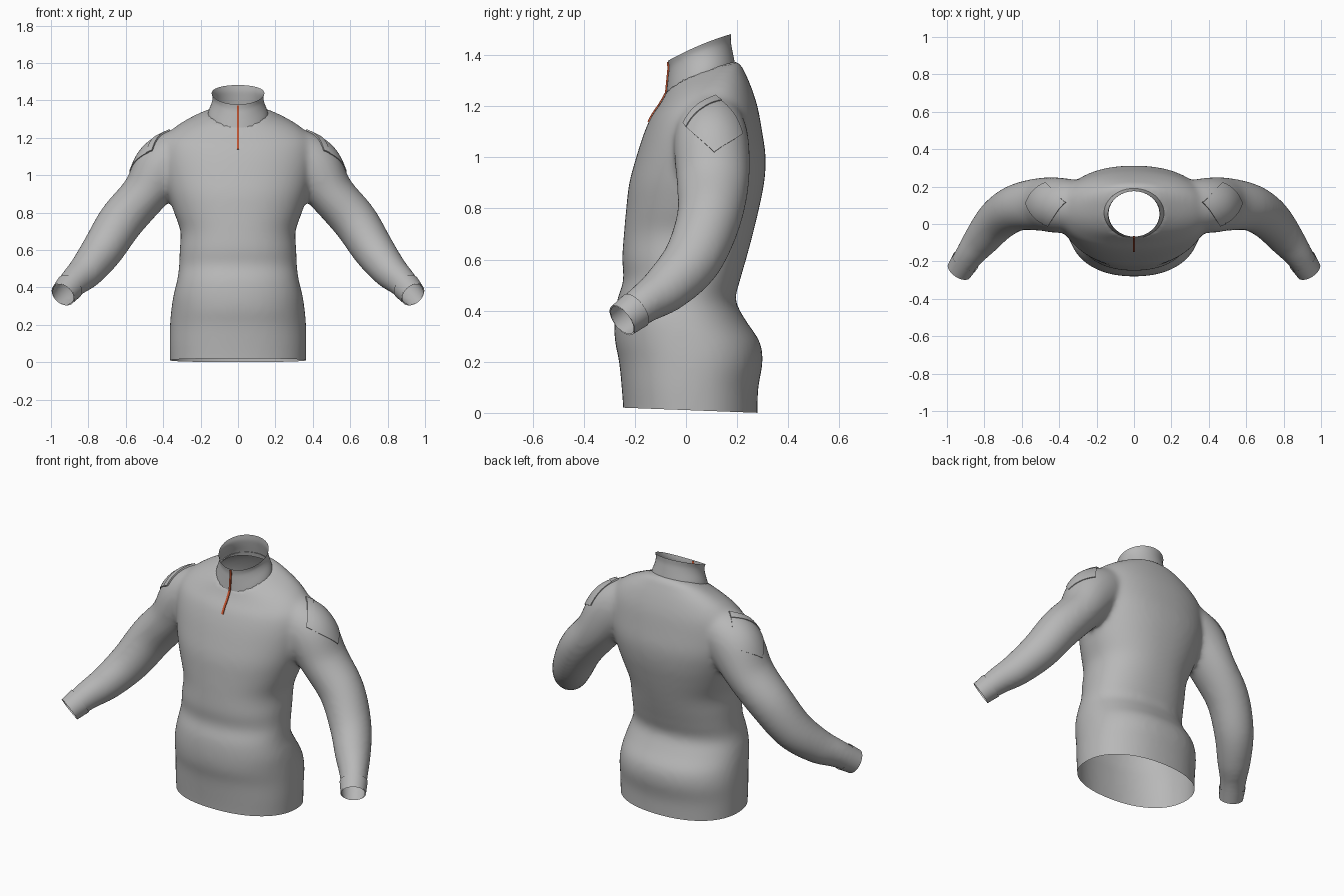
import bpy, bmesh, math
from mathutils import Vector
from mathutils.bvhtree import BVHTree

if "Cube" in bpy.data.objects:
    bpy.data.objects.remove(bpy.data.objects["Cube"])


def material(name, rgb):
    m = bpy.data.materials.new(name)
    m.diffuse_color = (*rgb, 1)
    m.use_nodes = True
    m.node_tree.nodes["Principled BSDF"].inputs["Base Color"].default_value = m.diffuse_color
    return m


GREY = material("grey_fabric", (0.48, 0.48, 0.48))
ORANGE = material("orange_zip", (0.55, 0.09, 0.03))


def finish(name, bm, mat, angle=40):
    me = bpy.data.meshes.new(name)
    bm.to_mesh(me)
    bm.free()
    ob = bpy.data.objects.new(name, me)
    bpy.context.collection.objects.link(ob)
    me.materials.append(mat)
    bpy.ops.object.select_all(action='DESELECT')
    ob.select_set(True)
    bpy.context.view_layer.objects.active = ob
    bpy.ops.object.shade_smooth_by_angle(angle=math.radians(angle))
    return ob


def spline(rows, n):
    """Smoothly interpolate a table of stations."""
    out = []
    for i in range(len(rows) - 1):
        p0, p1, p2, p3 = (rows[min(max(k, 0), len(rows) - 1)] for k in range(i - 1, i + 3))
        for j in range(n):
            t = j / n
            out.append([0.5 * (2*b + (c - a)*t + (2*a - 5*b + 4*c - d)*t*t + (3*b - a - 3*c + d)*t**3)
                        for a, b, c, d in zip(p0, p1, p2, p3)])
    return out + [list(rows[-1])]


def loft(bm, rings, caps=True):
    vs = [[bm.verts.new(p) for p in r] for r in rings]
    n = len(vs[0])
    for a, b in zip(vs, vs[1:]):
        for i in range(n):
            bm.faces.new((a[i], a[(i + 1) % n], b[(i + 1) % n], b[i]))
    if caps:
        bm.faces.new(vs[0])
        bm.faces.new(vs[-1])


N = 48
ANG = [2 * math.pi * i / N for i in range(N)]


def power(v, e):
    return math.copysign(abs(v) ** e, v)


# torso stations: height, half width, front y, back y, forward tilt
TORSO = [(-.10, .362, -.245, .28, 0), (0, .364, -.245, .28, 0), (.10, .366, -.252, .283, 0),
         (.20, .364, -.262, .30, 0), (.28, .357, -.278, .288, 0), (.36, .345, -.28, .235, 0),
         (.44, .325, -.27, .195, 0), (.52, .315, -.245, .212, 0), (.60, .312, -.25, .235, 0),
         (.70, .308, -.243, .262, 0), (.80, .342, -.234, .286, 0), (.90, .375, -.222, .306, 0),
         (1.0, .40, -.195, .312, 0), (1.1, .41, -.165, .297, .03), (1.18, .40, -.135, .28, .09),
         (1.24, .355, -.105, .255, .2), (1.285, .285, -.085, .23, .3), (1.32, .20, -.07, .205, .38),
         (1.345, .12, -.03, .14, .38)]


def torso_ring(z, w, f, b, k):
    c, r = (f + b) / 2, (b - f) / 2
    return [(w * power(math.cos(a), .9), c + r * power(math.sin(a), .9),
             z + k * r * math.sin(a)) for a in ANG]


# sleeve stations: centre x, y, z, depth radius, outer radius
SLEEVE = [(.22, .09, 1.15, .11, .11), (.30, .095, 1.12, .135, .135), (.40, .10, 1.04, .148, .155),
          (.50, .105, .90, .142, .125), (.625, .088, .755, .126, .122), (.725, .025, .60, .115, .112),
          (.81, -.075, .49, .098, .096), (.875, -.16, .43, .078, .08), (.935, -.25, .362, .066, .066),
          (.965, -.295, .328, .064, .064)]
PATH = spline(SLEEVE, 5)


def sleeve_rings(s, start=0, stop=None, grow=0.0):
    rings = []
    for i in range(start, stop or len(PATH)):
        a, b = PATH[max(i - 1, 0)], PATH[min(i + 1, len(PATH) - 1)]
        t = (Vector(b[:3]) - Vector(a[:3])).normalized()
        u = (Vector((0, 1, 0)) - t * t.y).normalized()
        v = t.cross(u)
        c, ru, rv = Vector(PATH[i][:3]), PATH[i][3] + grow, PATH[i][4] + grow
        ring = [c + u * ru * math.cos(q) + v * rv * math.sin(q) for q in ANG]
        rings.append([(s * p.x, p.y, p.z) for p in ring])
    return rings


# body: torso and both sleeves fused into one garment shell
bm = bmesh.new()
loft(bm, [torso_ring(*r) for r in spline(TORSO, 4)])
for s in (1, -1):
    loft(bm, sleeve_rings(s))
bmesh.ops.recalc_face_normals(bm, faces=bm.faces)
body = finish("shirt_body", bm, GREY)
mod = body.modifiers.new("fuse", 'REMESH')
mod.mode = 'VOXEL'
mod.voxel_size = 0.014
bpy.ops.object.modifier_apply(modifier="fuse")

bm = bmesh.new()
bm.from_mesh(body.data)
for _ in range(7):
    bmesh.ops.smooth_vert(bm, verts=bm.verts, factor=0.5, use_axis_x=True, use_axis_y=True, use_axis_z=True)


def trim(point, normal, region):
    """Cut away everything beyond a plane, within a region."""
    point, normal = Vector(point), Vector(normal).normalized()
    faces = [f for f in bm.faces if region(f.calc_center_median())]
    es, vs = {e for f in faces for e in f.edges}, {v for f in faces for v in f.verts}
    bmesh.ops.bisect_plane(bm, geom=faces + list(es) + list(vs), plane_co=point, plane_no=normal, dist=1e-5)
    bmesh.ops.delete(bm, geom=[v for v in bm.verts if region(v.co) and (v.co - point).dot(normal) > 1e-4],
                     context='VERTS')


# open hem and sleeve ends
trim((0, 0, .011), (0, -.038, -1), lambda p: p.z < .2)
for s in (1, -1):
    trim((s * .935, -.25, .362), (s * .06, -.09, -.068), lambda p: p.x * s > .8 and p.z < .5)

# neck opening, with its edge pulled onto a clean oval
NX, NY, NC = .152, .128, .057
bmesh.ops.delete(bm, context='VERTS', geom=[v for v in bm.verts if v.co.z > 1.15 and
                 (v.co.x / NX) ** 2 + ((v.co.y - NC) / NY) ** 2 < 1])
for v in bm.verts:
    if v.is_boundary and v.co.z > 1.15:
        d = math.hypot(v.co.x / NX, (v.co.y - NC) / NY)
        v.co.x, v.co.y = v.co.x / d, NC + (v.co.y - NC) / d
bm.normal_update()
tree = BVHTree.FromBMesh(bm)
bm.to_mesh(body.data)
bm.free()
body.data.materials.clear()
body.data.materials.append(GREY)
bpy.ops.object.shade_smooth_by_angle(angle=math.radians(60))

# collar: half width, front y, back y, front z, side z, back z
COLLAR = [(.163, -.078, .195, 1.235, 1.315, 1.345), (.157, -.075, .191, 1.265, 1.342, 1.37),
          (.141, -.070, .182, 1.315, 1.385, 1.415), (.136, -.067, .176, 1.35, 1.415, 1.45),
          (.141, -.070, .176, 1.378, 1.438, 1.482)]


def collar_ring(w, f, b, zf, zs, zb):
    c, r = (f + b) / 2, (b - f) / 2
    ring = []
    for a in ANG:
        t = math.sin(a)
        ring.append((w * math.cos(a), c + r * t, zs + t * (zb - zf) / 2 + t * t * ((zf + zb) / 2 - zs)))
    return ring


bm = bmesh.new()
loft(bm, [collar_ring(*r) for r in spline(COLLAR, 4)], caps=False)
bmesh.ops.recalc_face_normals(bm, faces=bm.faces)
finish("collar", bm, GREY)

# cuff bands at the sleeve ends
for s, side in ((1, "left"), (-1, "right")):
    bm = bmesh.new()
    loft(bm, sleeve_rings(s, 37, 41, .003), caps=False)
    bmesh.ops.recalc_face_normals(bm, faces=bm.faces)
    finish(side + "_cuff", bm, GREY)


def plate(name, corners, mat, nu, nv, height):
    """Raised sheet that hugs the body, with a rim sunk into it."""
    bm = bmesh.new()
    a, b, c, d = (Vector(p) for p in corners)
    grid = []
    for i in range(-1, nu + 2):
        row = []
        for j in range(-1, nv + 2):
            u, v = min(max(i / nu, 0), 1), min(max(j / nv, 0), 1)
            p = a.lerp(b, u).lerp(d.lerp(c, u), v)
            co, no, _, _ = tree.find_nearest(p)
            rim = i in (-1, nu + 1) or j in (-1, nv + 1)
            row.append(bm.verts.new(co + no * (-.002 if rim else height)))
        grid.append(row)
    for r, q in zip(grid, grid[1:]):
        for j in range(len(r) - 1):
            bm.faces.new((r[j], r[j + 1], q[j + 1], q[j]))
    bmesh.ops.recalc_face_normals(bm, faces=bm.faces)
    if sum((f.normal.dot(tree.find_nearest(f.calc_center_median())[1]) for f in bm.faces)) < 0:
        bmesh.ops.reverse_faces(bm, faces=bm.faces)
    return finish(name, bm, mat, 35)


# upper-arm pockets with a flap along the top edge
TOP_BACK, TOP_FRONT = Vector((.38, .12, 1.27)), Vector((.475, -.035, 1.15))
LOW_FRONT, LOW_BACK = Vector((.58, .11, 1.02)), Vector((.48, .235, 1.10))
for s, side in ((1, "left"), (-1, "right")):
    def flip(*ps):
        return [(s * p.x, p.y, p.z) for p in ps]
    plate(side + "_arm_pocket", flip(TOP_BACK, TOP_FRONT, LOW_FRONT, LOW_BACK), GREY, 14, 14, .005)
    plate(side + "_pocket_flap", flip(TOP_BACK, TOP_FRONT, TOP_FRONT.lerp(LOW_FRONT, .2),
                                      TOP_BACK.lerp(LOW_BACK, .2)), GREY, 14, 4, .009)

# zip: lower strip on the chest, upper strip on the collar
plate("chest_zip", [(-.006, -.15, 1.14), (.006, -.15, 1.14), (.006, -.085, 1.255), (-.006, -.085, 1.255)],
      ORANGE, 2, 10, .005)
bm = bmesh.new()
rows = [(r[1], r[3]) for r in spline(COLLAR, 4)][2:-1]
loft(bm, [[(x, y + dy, z) for x, dy in ((-.006, .002), (-.005, -.006), (.005, -.006), (.006, .002))]
          for y, z in rows])
bmesh.ops.recalc_face_normals(bm, faces=bm.faces)
finish("collar_zip", bm, ORANGE)
